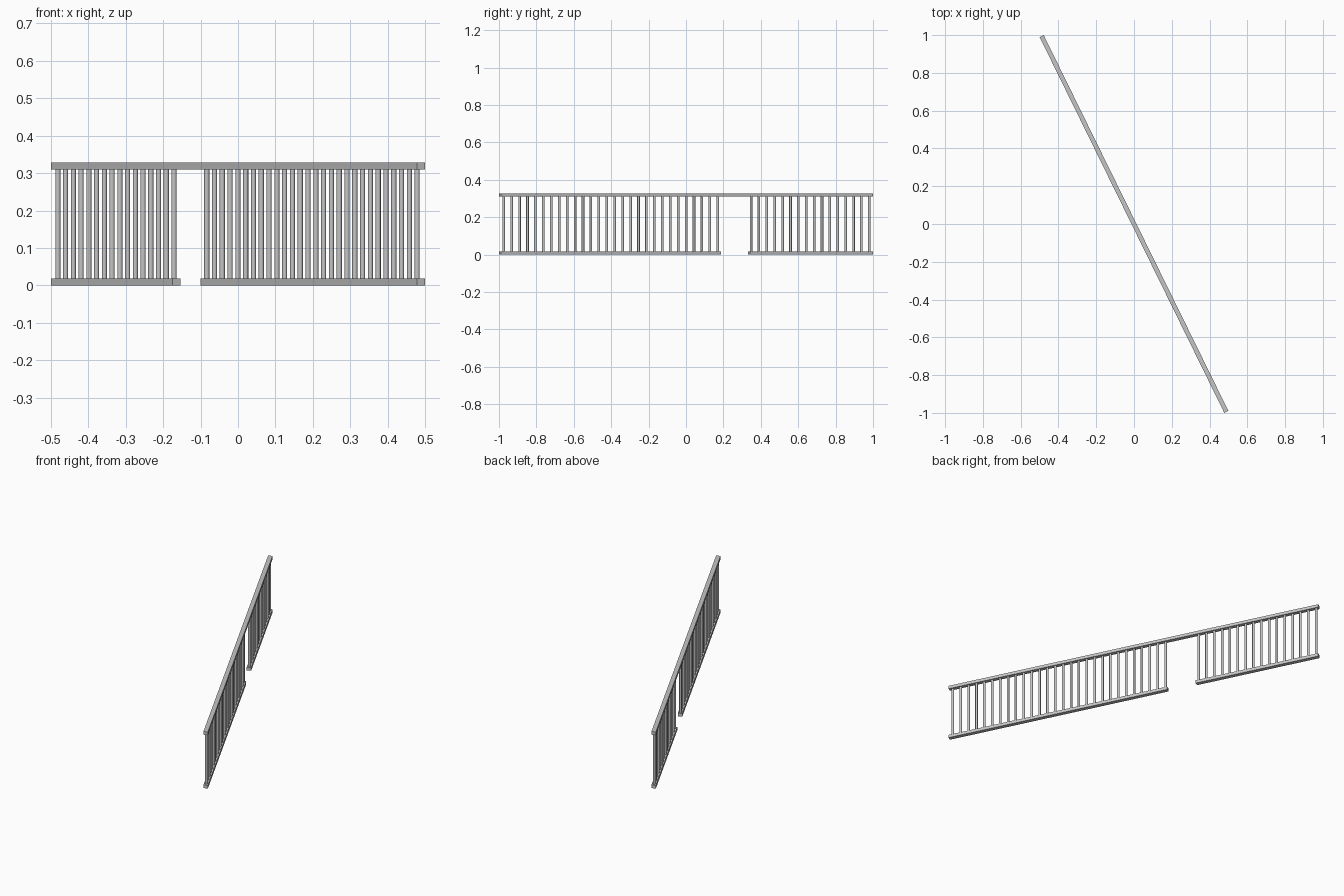
import bpy
import math

cube = bpy.data.objects.get("Cube")
if cube:
    bpy.data.objects.remove(cube, do_unlink=True)

ANGLE = math.radians(-63.83)      # direction the railing runs in plan
HALF = 1.108                      # half length along the run
WIDTH, RAIL_H, TOP = 0.024, 0.018, 0.328
GAP = (-0.374, -0.203)            # opening, measured along the run
END_MARGIN = 0.016                # rail end to the nearest baluster centre
GAP_MARGIN = 0.0135               # opening to the nearest baluster centre
RADIUS = 0.0069

grey = bpy.data.materials.new("light grey metal")
grey.use_nodes = True
colour = (0.56, 0.56, 0.56, 1)
grey.diffuse_color = colour
grey.node_tree.nodes["Principled BSDF"].inputs["Base Color"].default_value = colour


def place(s, z):
    """Point at distance s along the run, at height z."""
    return (s * math.cos(ANGLE), s * math.sin(ANGLE), z)


def rail(name, start, end, z):
    bpy.ops.mesh.primitive_cube_add(
        size=1, location=place((start + end) / 2, z), rotation=(0, 0, ANGLE))
    ob = bpy.context.object
    ob.name = name
    ob.scale = (end - start, WIDTH, RAIL_H)
    ob.data.materials.append(grey)


def balusters(name, start, end, count):
    """Evenly spaced round bars between the bottom and top rails."""
    height = TOP - 2 * RAIL_H
    for i in range(count):
        s = start + (end - start) * i / (count - 1)
        bpy.ops.mesh.primitive_cylinder_add(
            vertices=16, radius=RADIUS, depth=height + 0.004,
            location=place(s, TOP / 2), rotation=(0, 0, ANGLE))
        ob = bpy.context.object
        ob.name = f"{name}_{i + 1}"
        ob.data.materials.append(grey)
        bpy.ops.object.shade_smooth_by_angle()


# Continuous handrail, with the bottom rail split by the opening
rail("top_rail", -HALF, HALF, TOP - RAIL_H / 2)
rail("back_bottom_rail", -HALF, GAP[0], RAIL_H / 2)
rail("front_bottom_rail", GAP[1], HALF, RAIL_H / 2)

# Bars on each side of the opening
balusters("back_baluster", -HALF + END_MARGIN, GAP[0] - GAP_MARGIN, 16)
balusters("front_baluster", GAP[1] + GAP_MARGIN, HALF - END_MARGIN - 0.006, 28)
